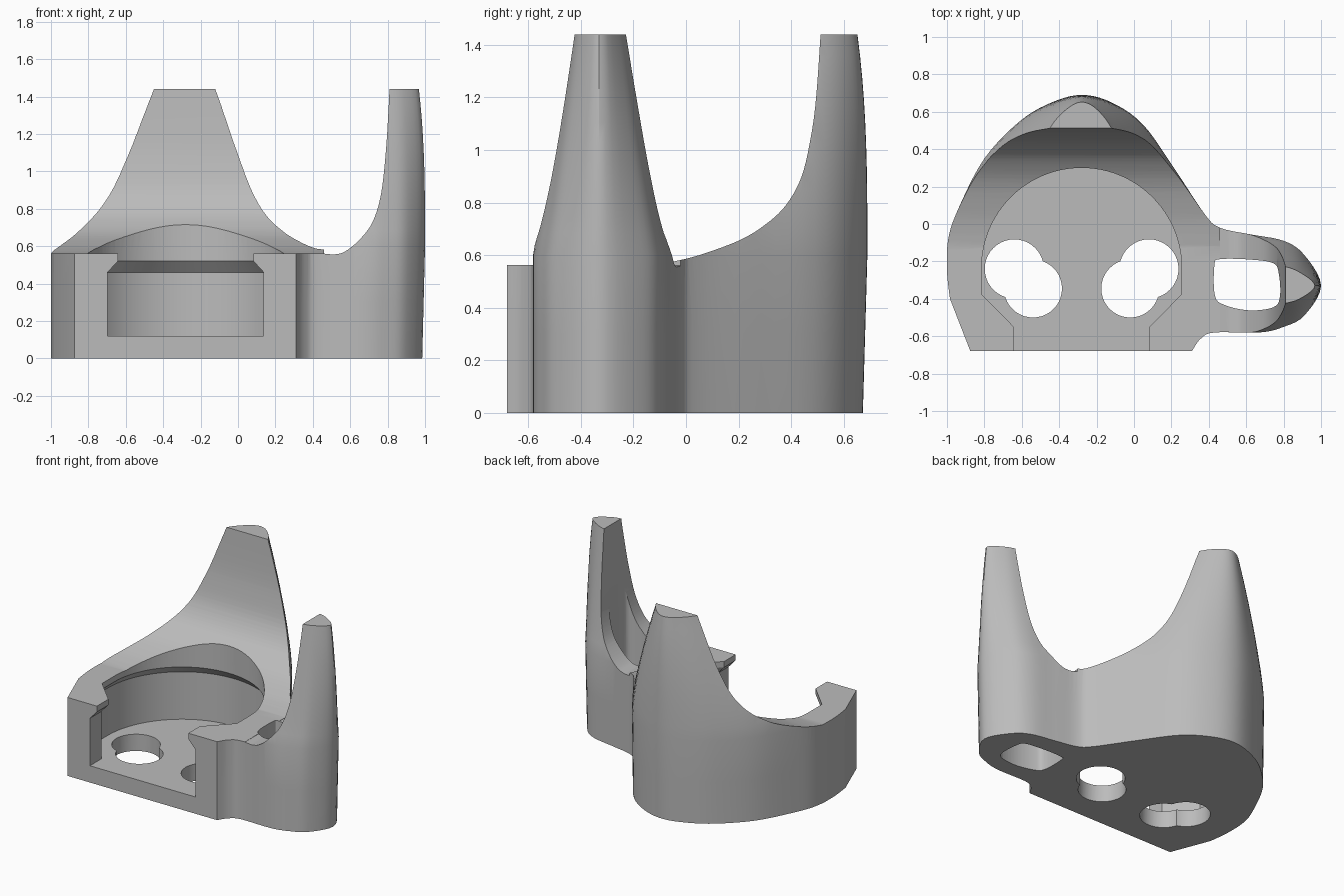
import bpy, bmesh, math
from mathutils import Vector

cube = bpy.data.objects.get("Cube")
if cube:
    bpy.data.objects.remove(cube, do_unlink=True)

TOP = 1.44
MID_X = -0.28      # centre line of the main body
ARM_Y = -0.33      # centre line of the side arm


def clamp(v):
    return max(0.0, min(1.0, v))


def spline(points, steps=5, closed=False):
    """Smooth curve through 2D points."""
    pts = [Vector(p) for p in points]
    n = len(pts)
    out = []
    for i in range(n if closed else n - 1):
        if closed:
            a, b, c, d = (pts[(i + j) % n] for j in (-1, 0, 1, 2))
        else:
            a, b, c, d = (pts[max(0, min(n - 1, i + j))] for j in (-1, 0, 1, 2))
        for s in range(steps):
            t = s / steps
            out.append(b + (c - a) * t / 2 + (a - b * 2.5 + c * 2 - d / 2) * t ** 2
                       + (b * 1.5 - a / 2 - c * 1.5 + d / 2) * t ** 3)
    if not closed:
        out.append(pts[-1])
    return out


def loft(name, rings):
    """Closed solid through rings of equal point count."""
    bm = bmesh.new()
    rows = [[bm.verts.new(p) for p in ring] for ring in rings]
    n = len(rows[0])
    for low, high in zip(rows, rows[1:]):
        for i in range(n):
            j = (i + 1) % n
            bm.faces.new((low[i], low[j], high[j], high[i]))
    bm.faces.new(rows[0])
    bm.faces.new(rows[-1])
    bmesh.ops.recalc_face_normals(bm, faces=bm.faces)
    bmesh.ops.triangulate(bm, faces=[f for f in bm.faces if len(f.verts) == 4])
    mesh = bpy.data.meshes.new(name)
    bm.to_mesh(mesh)
    bm.free()
    obj = bpy.data.objects.new(name, mesh)
    bpy.context.collection.objects.link(obj)
    return obj


def upright(name, outline, z0, z1):
    return loft(name, [[(p[0], p[1], z) for p in outline] for z in (z0, z1)])


def circle(cx, cy, r, n=40):
    return [(cx + r * math.cos(math.tau * i / n), cy + r * math.sin(math.tau * i / n))
            for i in range(n)]


# Body: plan outline lofted upward, narrowing toward the two tower tips
outline = [Vector((-0.875, -0.68))] + spline([
    (-0.984, -0.40), (-1, -0.25), (-0.993, -0.08), (-0.94, 0.08), (-0.80, 0.35),
    (-0.61, 0.55), (-0.44, 0.65), (-0.28, 0.69), (-0.12, 0.65), (0.05, 0.53),
    (0.22, 0.29), (0.38, 0.05), (0.46, -0.02), (0.62, -0.055), (0.80, -0.09),
    (0.91, -0.165), (1, -0.33), (0.91, -0.49), (0.80, -0.55), (0.67, -0.58),
    (0.43, -0.58), (0.355, -0.615), (0.31, -0.68)])


def body_ring(z):
    t = max(0.0, (z - 0.6) / (TOP - 0.6))
    reach = 1 - 0.025 * clamp(1 - z / 0.6) - 0.055 * t ** 3
    back_shrink = 0.5 * t ** 1.4
    arm_shrink = 0.55 * t ** 0.9
    ring = []
    for x, y in outline:
        back, arm = clamp(y / 0.3), clamp((x - 0.5) / 0.2)
        nx = MID_X + (x - MID_X) * (1 - back * back_shrink)
        ny = ARM_Y + (y - ARM_Y) * (1 - arm * arm_shrink)
        if x > 0.4:
            nx = 0.4 + (nx - 0.4) * reach
        if y > 0:
            ny *= reach
        ring.append((nx, ny, z))
    return ring


levels = [0, 0.3, 0.6] + [0.6 + (TOP - 0.6) * i / 10 for i in range(1, 11)]
body = loft("bracket_body", [body_ring(z) for z in levels])
cutters = []

# Curved sweep in front of the back tower
sweep = [Vector((-1, 0.562)), Vector((-0.12, 0.562))] + spline([
    (-0.05, 0.575), (0.05, 0.6), (0.2, 0.655), (0.3, 0.715), (0.38, 0.79),
    (0.44, 0.9), (0.475, 1.05), (0.495, 1.2), (0.512, TOP)])
sweep += [Vector((0.52, 2)), Vector((-1, 2))]
cutters.append(loft("back_sweep_cutter", [[(x, p.x, p.y) for p in sweep] for x in (-1.5, 0.5)]))

# Curved sweep beside the arm tower
sweep = [Vector((0.46, 0.56))] + spline([
    (0.51, 0.555), (0.57, 0.57), (0.65, 0.635), (0.72, 0.73), (0.765, 0.88),
    (0.79, 1.1), (0.803, 1.3), (0.81, TOP)])
sweep += [Vector((0.815, 2)), Vector((0.46, 2))]
cutters.append(loft("arm_sweep_cutter", [[(p.x, y, p.y) for p in sweep] for y in (-1, 0.3)]))


# Round pocket open at the front, wider below an overhanging lip
def pocket_ring(z, grow):
    half = [(0.3625, -0.9), (0.3625, -0.55), (0.535, -0.375)]
    ring = [(MID_X + x + grow, y, z) for x, y in half]
    r = 0.535 + grow
    for i in range(49):
        a = math.pi * i / 48
        ring.append((MID_X + r * math.cos(a), -0.235 + r * math.sin(a), z))
    ring += [(MID_X - x - grow, y, z) for x, y in reversed(half)]
    return ring


cutters.append(loft("pocket_cutter", [
    pocket_ring(z, g) for z, g in ((0.12, 0.055), (0.46, 0.055), (0.52, 0), (2, 0))]))

# Paired floor holes, mirrored about the body centre line
for side in (-1, 1):
    for dx, y, r in ((0.36, -0.24, 0.158), (0.26, -0.345, 0.155)):
        cutters.append(upright("floor_hole_cutter", circle(MID_X + side * dx, y, r), -0.2, 0.3))

# Rounded slot through the arm
slot = spline([(0.43, -0.22), (0.46, -0.188), (0.62, -0.19), (0.745, -0.21),
               (0.775, -0.27), (0.78, -0.39), (0.745, -0.445), (0.62, -0.462),
               (0.49, -0.435), (0.433, -0.385)], 5, True)
cutters.append(upright("arm_slot_cutter", slot, -0.2, 2))

# Carve the body and drop the helpers
for cutter in cutters:
    cutter.hide_render = True
    mod = body.modifiers.new(cutter.name, "BOOLEAN")
    mod.operation = "DIFFERENCE"
    mod.solver = "EXACT"
    mod.object = cutter
graph = bpy.context.evaluated_depsgraph_get()
carved = bpy.data.meshes.new_from_object(body.evaluated_get(graph))
body.modifiers.clear()
body.data = carved
for cutter in cutters:
    bpy.data.objects.remove(cutter, do_unlink=True)

# Single grey finish
grey = bpy.data.materials.new("plain_grey")
grey.use_nodes = True
colour = (0.5, 0.5, 0.5, 1)
grey.diffuse_color = colour
grey.node_tree.nodes["Principled BSDF"].inputs["Base Color"].default_value = colour
carved.materials.clear()
carved.materials.append(grey)

bpy.ops.object.select_all(action="DESELECT")
body.select_set(True)
bpy.context.view_layer.objects.active = body
bpy.ops.object.shade_smooth_by_angle(angle=math.radians(30))
